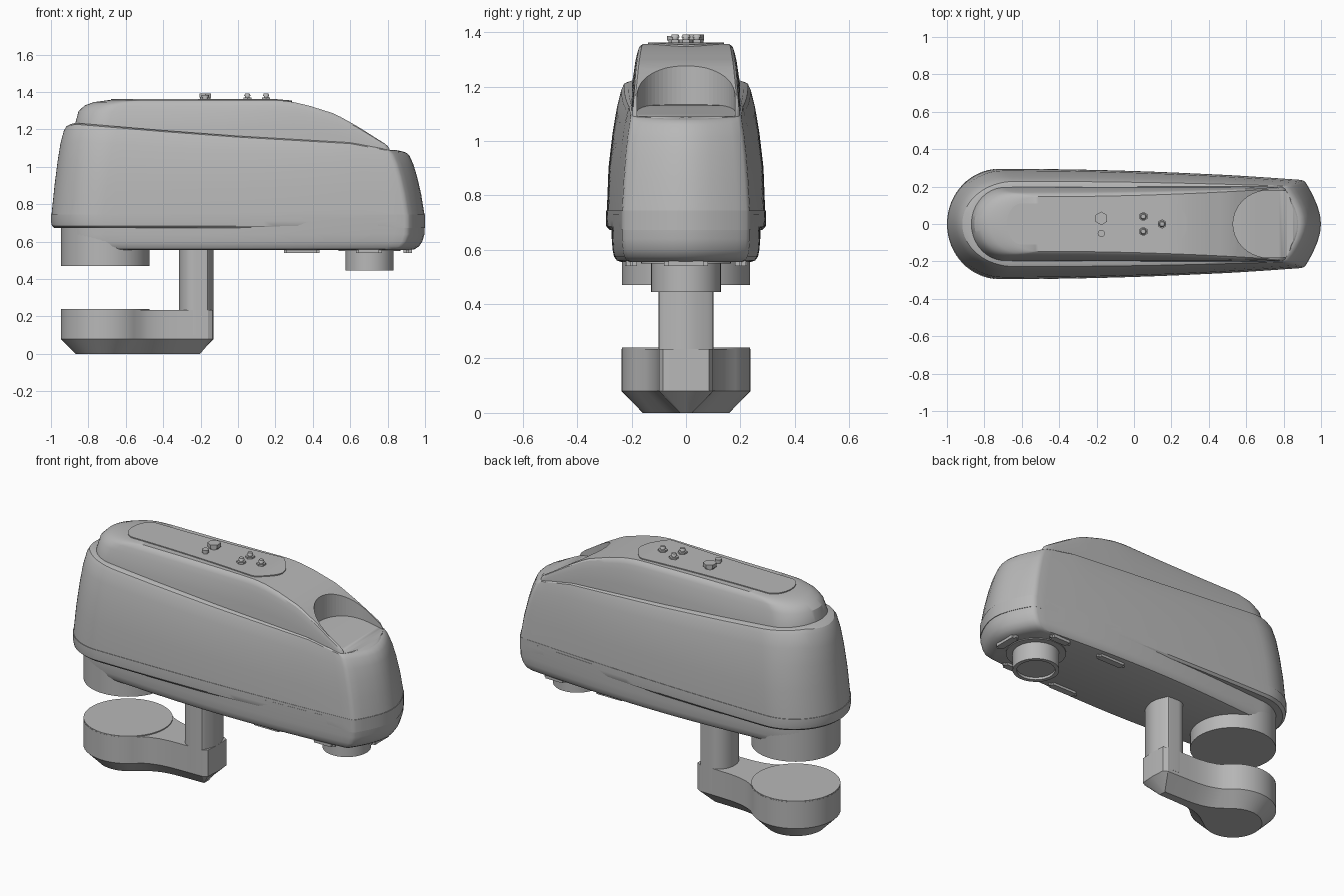
import bpy, bmesh, math

cube = bpy.data.objects.get("Cube")
if cube:
    bpy.data.objects.remove(cube)

GREY = (0.48, 0.48, 0.48, 1)
mat = bpy.data.materials.new("plain grey")
mat.use_nodes = True
mat.diffuse_color = GREY
mat.node_tree.nodes["Principled BSDF"].inputs["Base Color"].default_value = GREY


def interp(x, pts):
    if x <= pts[0][0]:
        return pts[0][1]
    for (x0, v0), (x1, v1) in zip(pts, pts[1:]):
        if x <= x1:
            return v0 + (v1 - v0) * (x - x0) / (x1 - x0)
    return pts[-1][1]


def finish(name, bm):
    bmesh.ops.recalc_face_normals(bm, faces=bm.faces)
    me = bpy.data.meshes.new(name)
    bm.to_mesh(me)
    bm.free()
    ob = bpy.data.objects.new(name, me)
    bpy.context.collection.objects.link(ob)
    me.materials.append(mat)
    return ob


def smooth(ob, angle=30):
    bpy.ops.object.select_all(action="DESELECT")
    ob.select_set(True)
    bpy.context.view_layer.objects.active = ob
    bpy.ops.object.shade_smooth_by_angle(angle=math.radians(angle))


# Half plan outline: round left end, tapering side, shallow curved right end
def outline(xl, xr, w0, w1, a, c=1.0, bow=0.0):
    half = []
    for i in range(16):
        t = math.pi / 2 * i / 16
        half.append((xl + a * (1 - math.cos(t)), w0 * math.sin(t)))
    xs, xe = xl + a, xr - 0.11 * c
    for i in range(30):
        s = i / 30
        half.append((xs + (xe - xs) * s,
                     w0 + (w1 - w0) * s * s + bow * math.sin(math.pi * s)))
    for off, frac in ((.11, 1), (.094, .985), (.082, .94), (.062, .8),
                      (.04, .62), (.018, .4), (.005, .2), (0, 0)):
        half.append((xr - off * c, w1 * frac))
    return half


# Loft mirrored half outlines; each level is (half outline, height function)
def loft(name, levels):
    bm = bmesh.new()
    rings = []
    for half, height in levels:
        full = half + [(x, -y) for x, y in half[-2:0:-1]]
        rings.append([bm.verts.new((x, y, height(x))) for x, y in full])
    n, m = len(levels[0][0]), len(rings[0])
    for lo, hi in zip(rings, rings[1:]):
        for i in range(m):
            j = (i + 1) % m
            bm.faces.new((lo[i], lo[j], hi[j], hi[i]))
    for ring in (rings[0], rings[-1]):
        for i in range(n - 1):
            ids = [i, i + 1, (m - i - 1) % m, (m - i) % m]
            bm.faces.new([ring[k] for k in dict.fromkeys(ids)])
    return finish(name, bm)


def flat(z):
    return lambda x: z


def between(z0, top, f):
    return lambda x: z0 + (interp(x, top) - z0) * f


def cylinder(name, x, y, z0, z1, r, sides=48, r_top=None):
    bm = bmesh.new()
    bmesh.ops.create_cone(bm, cap_ends=True, segments=sides, radius1=r,
                          radius2=r if r_top is None else r_top, depth=z1 - z0)
    bmesh.ops.translate(bm, verts=bm.verts, vec=(x, y, (z0 + z1) / 2))
    ob = finish(name, bm)
    if sides > 8:
        smooth(ob)
    return ob


# Main shell with the sloping shoulder
shoulder = [(-.95, 1.215), (-.87, 1.235), (-.4, 1.195), (0, 1.165),
            (.6, 1.13), (.84, 1.085), (.9, 1.08)]
shell = loft("main_shell", [
    (outline(xl, xr, w0, w1, .28), between(.745, shoulder, f))
    for f, xl, xr, w0, w1 in (
        (0, -.997, .997, .291, .235), (.33, -.981, .979, .285, .229),
        (.6, -.965, .958, .27, .222), (.8, -.95, .938, .254, .214),
        (.94, -.932, .917, .238, .206), (.985, -.918, .9, .228, .203),
        (1, -.895, .885, .212, .198))])
smooth(shell)

# Skirt band below the seam
smooth(loft("skirt_band", [
    (outline(xl, 1.0, w0, .236, .28), flat(z))
    for z, xl, w0 in ((.672, -.98, .28), (.685, -.995, .293),
                      (.71, -1, .295), (.745, -1, .294))]))

# Rounded belly
smooth(loft("belly", [
    (outline(-.945 + d * .3, xr, .24 - d, .236 - d, .24, 1, .035), flat(z))
    for z, xr, d in ((.555, .92, .035), (.56, .945, .02), (.575, .968, .009),
                     (.6, .985, .004), (.64, .997, .001), (.73, .997, 0))]))

# Raised top cover, sloping down to the nose
crest = [(.2, 1.357), (.28, 1.35), (.38, 1.327), (.52, 1.283),
         (.64, 1.216), (.76, 1.14), (.84, 1.09), (.9, 1.08)]
cover = loft("top_cover", [
    (outline(xl, xr, w0, w1, .18), between(1.0, crest, f))
    for f, xl, xr, w0, w1 in (
        (0, -.88, .9, .205, .2), (.6, -.875, .9, .197, .2),
        (.83, -.853, .89, .178, .198), (.92, -.82, .885, .168, .196),
        (.97, -.77, .88, .16, .194), (1, -.69, .87, .146, .188))])

# Thumb recess cut into the nose
cutter = loft("recess_cutter", [
    (outline(.53, 1.2, .18, .18, .19), flat(z)) for z in (1.089, 1.6)])
cutter.hide_render = True
cutter.hide_viewport = True
cut = cover.modifiers.new("recess", "BOOLEAN")
cut.operation = "DIFFERENCE"
cut.solver = "EXACT"
cut.object = cutter
smooth(cover)

# Control panel plate and its fittings
smooth(loft("control_panel", [
    (outline(-.68, .29, .11, .14, .08), between(0, crest, k))
    for k in (.998, 1.004)]))

for i, (x, y, r, z) in enumerate(((-.175, .03, .036, 1.392),
                                  (-.175, -.05, .019, 1.385))):
    cylinder(f"selector_base_{i}", x, y, 1.35, 1.372, r * .75, 24)
    cylinder(f"selector_knob_{i}", x, y, 1.37, z, r, 6 if i == 0 else 24)
for i, (x, y) in enumerate(((.05, .04), (.05, -.04), (.15, 0))):
    cylinder(f"switch_nut_{i}", x, y, 1.35, 1.372, .025, 6)
    cylinder(f"switch_stem_{i}", x, y, 1.37, 1.38, .012, 20)
    cylinder(f"switch_tip_{i}", x, y, 1.38, 1.392, .017, 20, .012)

# Upper pad, post and lower arm
cylinder("upper_pad", -.71, 0, .47, .70, .236, 72)
smooth(loft("post", [(outline(-.315, -.13, .102, .1, .08, .35), flat(z))
                     for z in (.1, .6)]))


def arm_outline(d):
    half = []
    for i in range(25):
        t = math.radians(180 - 130 * i / 24)
        half.append((-.71 + (.237 - d) * math.cos(t), (.237 - d) * math.sin(t)))
    half[0] = (half[0][0], 0)
    for x, y in ((-.52, .148), (-.48, .129), (-.43, .114), (-.37, .106),
                 (-.3, .103), (-.16, .1)):
        half.append((x - d * (x + .71), y - d))
    return half + [(-.135 - d, .085 * (1 - d * 10)), (-.13 - d, 0)]


smooth(loft("lower_arm", [(arm_outline(d), flat(z))
                          for z, d in ((0, .078), (.08, 0), (.234, 0))]), 25)
cylinder("lower_pad", -.71, 0, .2, .24, .236, 72)

# Foot with hollow end
bm = bmesh.new()
prof = ((.165, .57), (.165, .55), (.128, .55), (.128, .445),
        (.105, .445), (.105, .46), (0, .46))
vs = [bm.verts.new((r, 0, z)) for r, z in prof]
es = [bm.edges.new(p) for p in zip(vs, vs[1:])]
bmesh.ops.spin(bm, geom=vs + es, cent=(0, 0, 0), axis=(0, 0, 1),
               angle=math.tau, steps=48)
bmesh.ops.remove_doubles(bm, verts=bm.verts, dist=.0005)
bmesh.ops.translate(bm, verts=bm.verts, vec=(.703, 0, 0))
smooth(finish("round_foot", bm))

# Small rubber strips under the belly
for i, (x, y, sx, sy) in enumerate(((.34, .205, .19, .04), (.34, -.205, .19, .04),
                                    (.7, .2, .14, .04), (.7, -.2, .14, .04),
                                    (.907, 0, .045, .16))):
    bm = bmesh.new()
    bmesh.ops.create_cube(bm, size=1)
    bmesh.ops.scale(bm, verts=bm.verts, vec=(sx, sy, .035))
    bmesh.ops.translate(bm, verts=bm.verts, vec=(x, y, .558))
    upright = [e for e in bm.edges
               if abs(e.verts[0].co.z - e.verts[1].co.z) > .01]
    bmesh.ops.bevel(bm, geom=upright, offset=.015, segments=4, affect="EDGES")
    smooth(finish(f"under_strip_{i}", bm))
